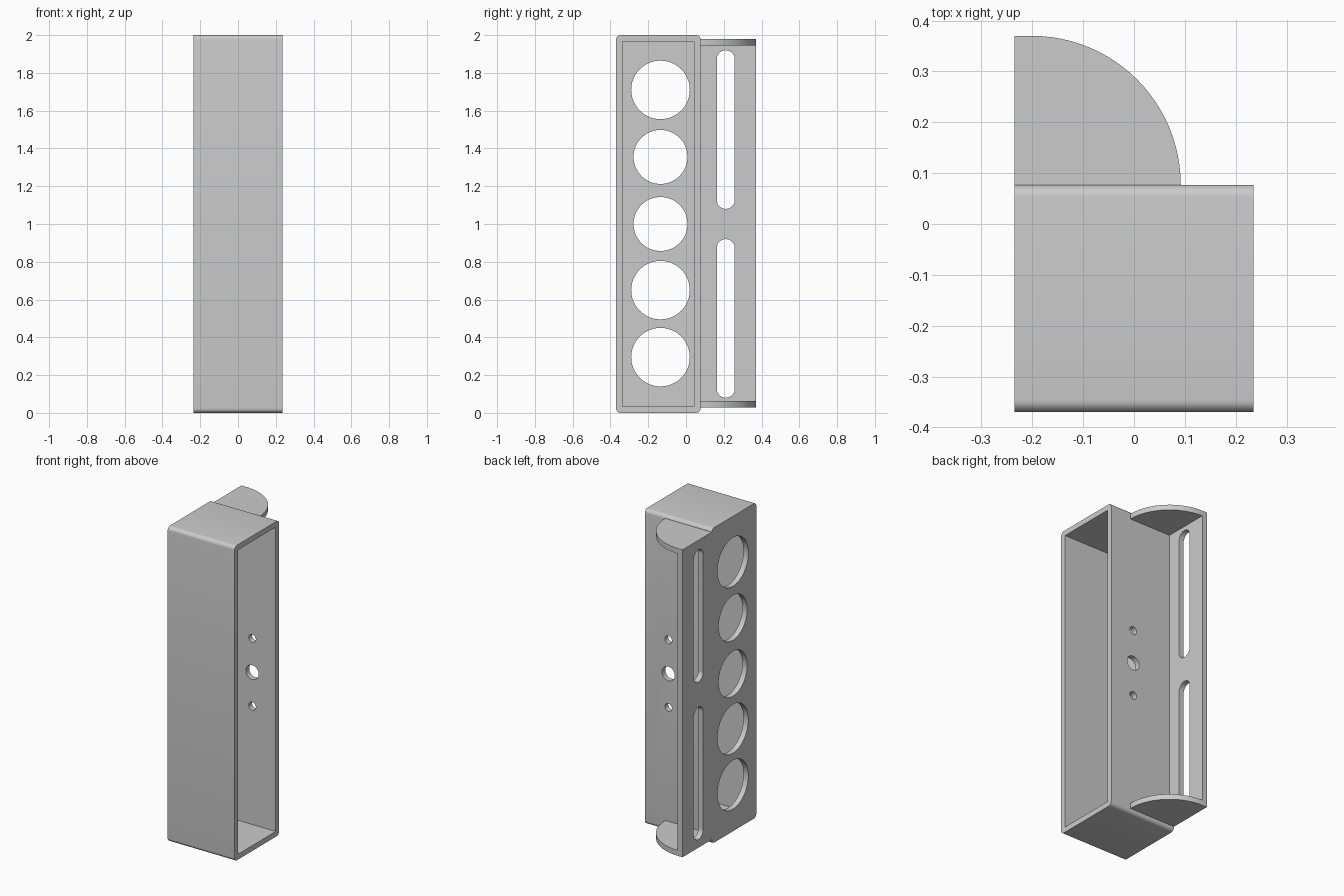
import bpy, bmesh
from math import sin, cos, pi, radians

cube = bpy.data.objects.get("Cube")
if cube:
    bpy.data.objects.remove(cube, do_unlink=True)

grey = bpy.data.materials.new("plain_grey")
grey.use_nodes = True
GREY = (0.6, 0.6, 0.6, 1)
grey.diffuse_color = GREY
grey.node_tree.nodes["Principled BSDF"].inputs["Base Color"].default_value = GREY

# Main dimensions
LEFT, RIGHT = -0.235, 0.235
FRONT, WALL, BACK = -0.37, 0.077, 0.37
T = 0.034
INNER = LEFT + T
LOW, HIGH = 0.028, 1.98


def arc(cu, cv, r, start, steps):
    """Quarter circle of points starting at the given angle."""
    return [(cu + r * cos(start + i * pi / 2 / steps),
             cv + r * sin(start + i * pi / 2 / steps)) for i in range(steps + 1)]


def rounded(u0, u1, v0, v1, r=0.0, steps=12):
    """Rectangle with rounded corners; also makes circles and slots."""
    corners = [(u1 - r, v1 - r), (u0 + r, v1 - r), (u0 + r, v0 + r), (u1 - r, v0 + r)]
    pts = []
    for k, (cu, cv) in enumerate(corners):
        for p in arc(cu, cv, r, k * pi / 2, steps):
            if all(abs(p[0] - q[0]) + abs(p[1] - q[1]) > 1e-5 for q in pts):
                pts.append(p)
    return pts


def circle(u, v, r):
    return rounded(u - r, u + r, v - r, v + r, r)


def prism(name, pts, axis, lo, hi):
    """Extrude a flat outline along one axis."""
    place = {"x": lambda u, v, h: (h, u, v),
             "y": lambda u, v, h: (u, h, v),
             "z": lambda u, v, h: (u, v, h)}[axis]
    bm = bmesh.new()
    rings = [[bm.verts.new(place(u, v, h)) for u, v in pts] for h in (lo, hi)]
    n = len(pts)
    bm.faces.new(rings[0])
    bm.faces.new(rings[1])
    for i in range(n):
        j = (i + 1) % n
        bm.faces.new((rings[0][i], rings[0][j], rings[1][j], rings[1][i]))
    bmesh.ops.recalc_face_normals(bm, faces=bm.faces)
    mesh = bpy.data.meshes.new(name)
    bm.to_mesh(mesh)
    bm.free()
    mesh.materials.append(grey)
    obj = bpy.data.objects.new(name, mesh)
    bpy.context.collection.objects.link(obj)
    return obj


def select(obj):
    bpy.ops.object.select_all(action="DESELECT")
    obj.select_set(True)
    bpy.context.view_layer.objects.active = obj


def cut(obj, pts, axis, lo, hi):
    """Cut a prism out of the object and discard the cutter."""
    cutter = prism("cutter", pts, axis, lo, hi)
    cutter.hide_render = True
    mod = obj.modifiers.new("cut", "BOOLEAN")
    mod.operation, mod.solver, mod.object = "DIFFERENCE", "EXACT", cutter
    select(obj)
    bpy.ops.object.modifier_apply(modifier=mod.name)
    bpy.data.objects.remove(cutter, do_unlink=True)


# Box body, open on one side
body = prism("box_body", rounded(FRONT, WALL, 0, 2, 0.024, 6), "x", LEFT, RIGHT)
cut(body, rounded(FRONT + T, WALL - T, T, 2 - T), "x", INNER, RIGHT + 0.1)

# Row of large round holes in the closed side
for z, r in ((0.295, 0.155), (0.65, 0.155), (1.0, 0.143), (1.355, 0.143), (1.71, 0.155)):
    cut(body, circle(-0.135, z, r), "x", LEFT - 0.1, INNER + 0.05)

# Screw holes in the back wall
for z, r in ((0.785, 0.025), (1.0, 0.045), (1.215, 0.025)):
    cut(body, circle(0.07, z, r), "y", WALL - 0.1, WALL + 0.1)

# Rear flange with two long slots
flange = prism("rear_flange", rounded(WALL, BACK, LOW, HIGH), "x", LEFT, INNER)
for z0, z1 in ((0.08, 0.92), (1.08, 1.92)):
    cut(flange, rounded(0.163, 0.258, z0, z1, 0.0475), "x", LEFT - 0.1, INNER + 0.1)

# Quarter-round end plates
parts = [body, flange]
quarter = [(INNER, WALL)] + arc(INNER, WALL, BACK - WALL, 0, 24)
for name, z in (("lower_end_plate", LOW), ("upper_end_plate", HIGH - T)):
    parts.append(prism(name, quarter, "z", z, z + T))

for part in parts:
    select(part)
    bpy.ops.object.shade_smooth_by_angle(angle=radians(30))
